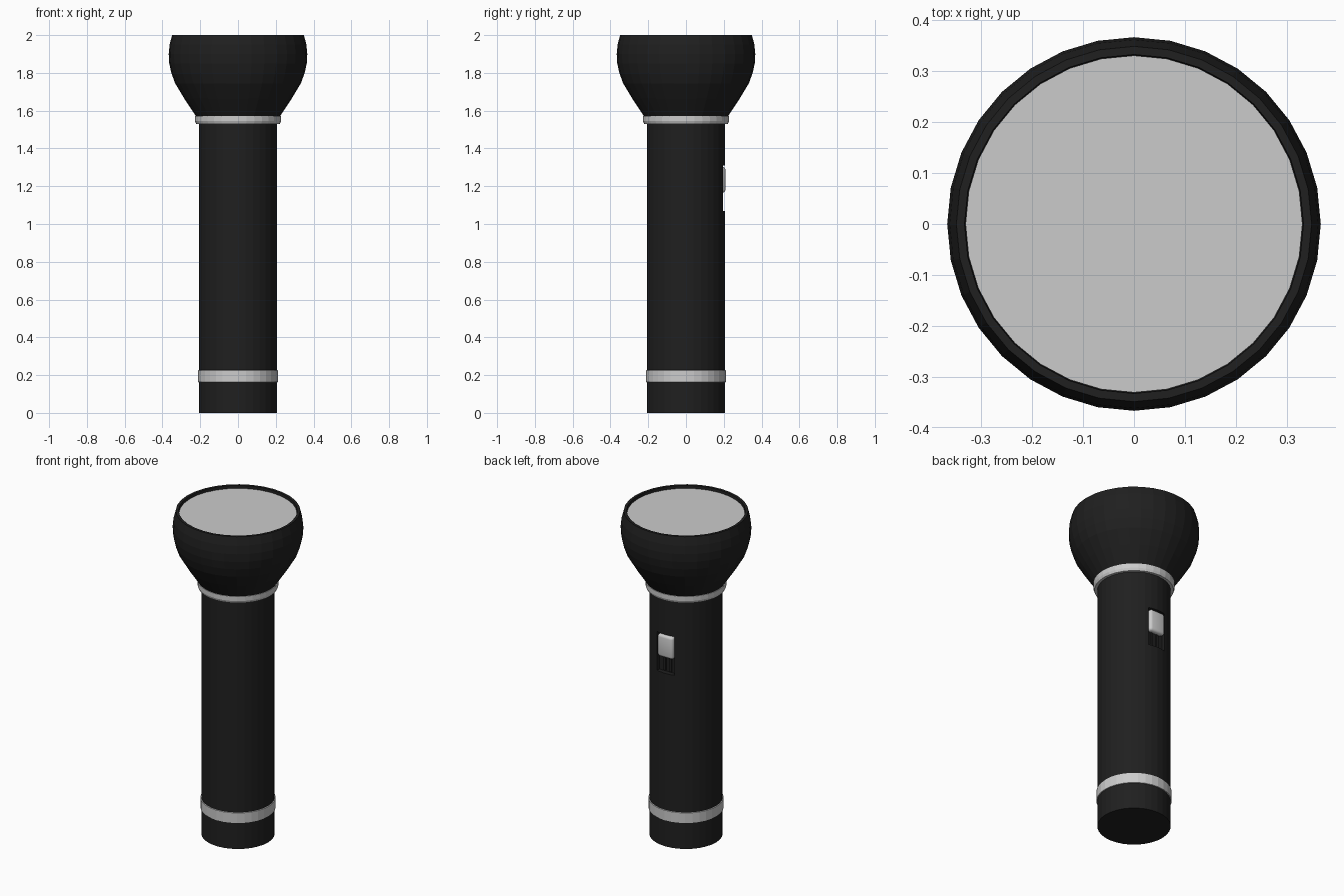
import bpy, bmesh, math

if "Cube" in bpy.data.objects:
    bpy.data.objects.remove(bpy.data.objects["Cube"])

SIDES = 32


def material(name, rgb):
    m = bpy.data.materials.new(name)
    m.diffuse_color = (*rgb, 1)
    m.use_nodes = True
    m.node_tree.nodes["Principled BSDF"].inputs["Base Color"].default_value = m.diffuse_color
    return m


black = material("black plastic", (0.014, 0.014, 0.014))
silver = material("silver", (0.60, 0.60, 0.60))


def finish(name, bm, mat):
    bmesh.ops.recalc_face_normals(bm, faces=bm.faces)
    me = bpy.data.meshes.new(name)
    bm.to_mesh(me)
    bm.free()
    ob = bpy.data.objects.new(name, me)
    bpy.context.collection.objects.link(ob)
    me.materials.append(mat)
    return ob


def lathe(name, profile, mat, closed=False):
    """Revolve (radius, z) points; open profiles get capped ends."""
    bm = bmesh.new()
    rings = []
    for r, z in profile:
        rings.append([bm.verts.new((r * math.sin(2 * math.pi * i / SIDES),
                                    r * math.cos(2 * math.pi * i / SIDES), z))
                      for i in range(SIDES)])
    pairs = list(zip(rings, rings[1:]))
    if closed:
        pairs.append((rings[-1], rings[0]))
    for a, b in pairs:
        for i in range(SIDES):
            j = (i + 1) % SIDES
            bm.faces.new((a[i], a[j], b[j], b[i]))
    if not closed:
        bm.faces.new(rings[0])
        bm.faces.new(rings[-1])
    return finish(name, bm, mat)


def box(name, lo, hi, mat, bevel=0):
    bm = bmesh.new()
    bmesh.ops.create_cube(bm, size=1)
    for v in bm.verts:
        v.co = [(a + b) / 2 + c * (b - a) for a, b, c in zip(lo, hi, v.co)]
    if bevel:
        bmesh.ops.bevel(bm, geom=bm.edges[:], offset=bevel, segments=3,
                        profile=0.5, affect='EDGES')
    return finish(name, bm, mat)


# Handle tube with the switch slot cut into its back
body = lathe("handle", [(0.206, 0), (0.206, 1.57)], black)
cutter = box("slot_cutter", (-0.06, 0.175, 1.07), (0.06, 0.3, 1.31), black)
cutter.hide_render = True
cutter.hide_viewport = True
cut = body.modifiers.new("slot", 'BOOLEAN')
cut.operation = 'DIFFERENCE'
cut.solver = 'EXACT'
cut.object = cutter

# Sliding switch and the small grooved rails under it
switch = box("switch", (-0.053, 0.17, 1.165), (0.053, 0.209, 1.303), silver, 0.016)
for p in switch.data.polygons:
    p.use_smooth = True
for x in (-0.02, 0.02):
    box("switch_rail", (x - 0.008, 0.17, 1.075), (x + 0.008, 0.182, 1.18), black)

# Silver bands
lathe("tail_band", [(0.2, 0.16), (0.211, 0.163), (0.211, 0.225), (0.2, 0.228)],
      silver, closed=True)
lathe("neck_collar", [(0.2, 1.53), (0.222, 1.53), (0.228, 1.545),
                      (0.228, 1.573), (0.2, 1.573)], silver, closed=True)

# Flared head with open rim
lathe("head", [(0.2, 1.572), (0.224, 1.573), (0.285, 1.665), (0.333, 1.745),
               (0.353, 1.80), (0.364, 1.85), (0.367, 1.90), (0.362, 1.95),
               (0.349, 2.0), (0.333, 2.0), (0.331, 1.96), (0.2, 1.60)],
      black, closed=True)

# Lens
lathe("lens", [(0.331, 1.965), (0.331, 1.983)], silver)
